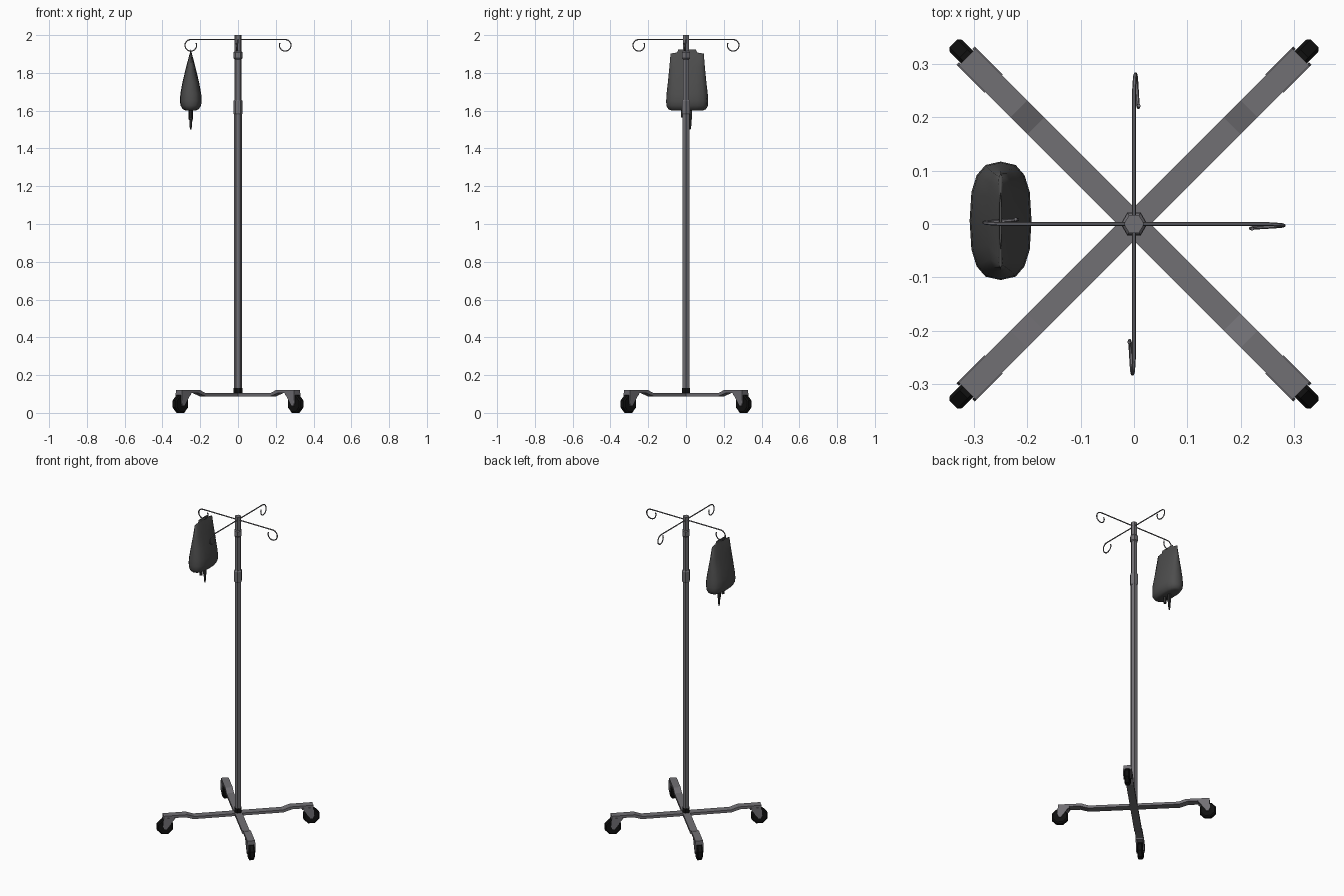
import bpy, bmesh, math
from mathutils import Matrix, Vector

if "Cube" in bpy.data.objects:
    bpy.data.objects.remove(bpy.data.objects["Cube"])


def material(name, rgb):
    m = bpy.data.materials.new(name)
    m.diffuse_color = (*rgb, 1)
    m.use_nodes = True
    m.node_tree.nodes["Principled BSDF"].inputs["Base Color"].default_value = m.diffuse_color
    return m


STEEL = material("grey steel", (0.165, 0.16, 0.175))
BAG = material("dark grey bag", (0.075, 0.075, 0.075))
BLACK = material("black rubber", (0.005, 0.005, 0.005))
PORT = material("charcoal plastic", (0.03, 0.03, 0.03))


def finish(bm, name, mat, smooth=None, matrix=None):
    if matrix:
        bm.transform(matrix)
    bmesh.ops.recalc_face_normals(bm, faces=bm.faces)
    me = bpy.data.meshes.new(name)
    bm.to_mesh(me)
    bm.free()
    ob = bpy.data.objects.new(name, me)
    bpy.context.collection.objects.link(ob)
    me.materials.append(mat)
    if smooth:
        bpy.ops.object.select_all(action='DESELECT')
        ob.select_set(True)
        bpy.context.view_layer.objects.active = ob
        bpy.ops.object.shade_smooth_by_angle(angle=math.radians(smooth))
    return ob


def loft(name, rings, mat, smooth=None, matrix=None):
    """Skin a list of equal-length closed rings and cap both ends."""
    bm = bmesh.new()
    loops = [[bm.verts.new(p) for p in r] for r in rings]
    n = len(loops[0])
    for a, b in zip(loops, loops[1:]):
        for i in range(n):
            bm.faces.new((a[i], a[(i + 1) % n], b[(i + 1) % n], b[i]))
    bm.faces.new(loops[0][::-1])
    bm.faces.new(loops[-1])
    return finish(bm, name, mat, smooth, matrix)


def lathe(name, profile, mat, x=0, y=0, sides=6, matrix=None):
    """Turn (radius, z) points about a vertical axis."""
    rings = [[(x + r * math.cos(t), y + r * math.sin(t), z)
              for t in (2 * math.pi * i / sides for i in range(sides))]
             for r, z in profile]
    return loft(name, rings, mat, matrix=matrix)


def plate(name, outline, y0, y1, mat, matrix):
    """Extrude an (x, z) outline from y0 to y1."""
    return loft(name, [[(x, y, z) for x, z in outline] for y in (y0, y1)], mat, matrix=matrix)


# Pole with its collars and base socket
lathe("lower_pole", [(0.0205, 0.10), (0.0205, 1.59)], STEEL)
lathe("upper_pole", [(0.019, 1.58), (0.019, 2.0)], STEEL)
lathe("height_collar", [(0.021, 1.58), (0.025, 1.587), (0.025, 1.65), (0.02, 1.657)], STEEL)
lathe("top_collar", [(0.019, 1.872), (0.024, 1.878), (0.024, 1.909), (0.019, 1.915)], STEEL)
lathe("base_socket", [(0.023, 0.098), (0.023, 0.132)], BLACK)

# Legs with casters, one per diagonal
LEG = [(0.0, 0.088), (0.265, 0.088), (0.315, 0.104), (0.442, 0.104),
       (0.442, 0.120), (0.305, 0.120), (0.260, 0.104), (0.0, 0.104)]
FORK = [(0.372, 0.106), (0.442, 0.106), (0.446, 0.055), (0.438, 0.036), (0.424, 0.036)]
for k in range(4):
    turn = Matrix.Rotation(math.radians(45 + 90 * k), 4, 'Z')
    plate(f"leg_{k}", LEG, -0.022, 0.022, STEEL, turn)
    for side in (-1, 1):
        plate(f"caster_fork_{k}", FORK, side * 0.0175, side * 0.024, STEEL, turn)
    plate(f"caster_crown_{k}", [(0.375, 0.094), (0.442, 0.094), (0.442, 0.106), (0.375, 0.106)],
          -0.022, 0.022, STEEL, turn)
    place = turn @ Matrix.Translation((0.432, 0, 0.047)) @ Matrix.Rotation(math.pi / 2, 4, 'X') \
        @ Matrix.Rotation(math.pi / 8, 4, 'Z')
    lathe(f"wheel_{k}", [(0.043, -0.0165), (0.0505, -0.010), (0.0505, 0.010), (0.043, 0.0165)],
          BLACK, sides=8, matrix=place)

# Wire arms ending in open loops
path = [Vector((0, 0, 1.977))]
for i in range(13):
    t = i / 12
    a = math.radians(90 - 295 * t)
    path.append(Vector((0.25 + 0.031 * math.cos(a), -0.009 * t, 1.946 + 0.031 * math.sin(a))))
for k in range(4):
    turn = Matrix.Rotation(math.pi / 2 * k, 4, 'Z')
    rings = []
    for i, p in enumerate(path):
        d = (path[min(i + 1, len(path) - 1)] - path[max(i - 1, 0)]).normalized()
        u = Vector((0, 1, 0))
        v = d.cross(u).normalized()
        rings.append([p + 0.0035 * (math.cos(t) * u + math.sin(t) * v)
                      for t in (math.pi / 3 * j for j in range(6))])
    loft(f"hook_arm_{k}", rings, STEEL, 40, turn)

# Fluid bag: flat pinched top, swollen bottom
BX, BY = -0.25, 0.006


def oval(a, b, z):
    pts = []
    for i in range(16):
        c, s = math.cos(math.pi * i / 8), math.sin(math.pi * i / 8)
        pts.append((BX + a * math.copysign(abs(c) ** 0.75, c),
                    BY + b * math.copysign(abs(s) ** 0.75, s), z))
    return pts


SECTIONS = [(0.030, 0.085, 1.602), (0.043, 0.100, 1.608), (0.054, 0.110, 1.627),
            (0.058, 0.111, 1.652), (0.055, 0.109, 1.69), (0.044, 0.102, 1.75),
            (0.025, 0.094, 1.83), (0.006, 0.088, 1.902), (0.004, 0.053, 1.908),
            (0.002, 0.047, 1.923)]
loft("fluid_bag", [oval(*s) for s in SECTIONS], BAG, 50)

# Outlet ports under the bag
lathe("short_port", [(0.010, 1.61), (0.010, 1.563)], PORT, BX, -0.018)
lathe("long_port", [(0.011, 1.61), (0.011, 1.555), (0.008, 1.55), (0.007, 1.52), (0.003, 1.50)],
      PORT, BX, 0.022)
